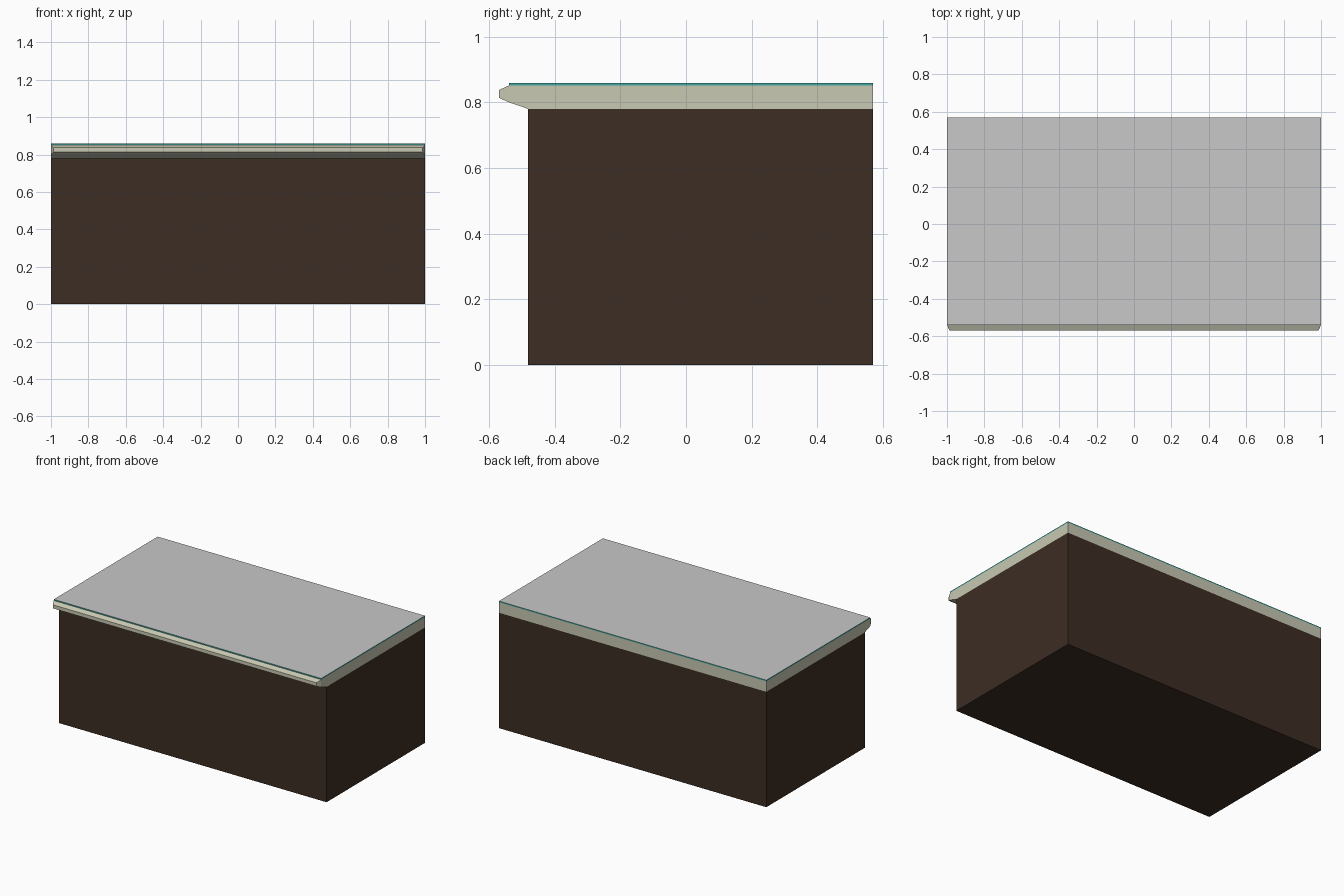
import bpy, bmesh
from mathutils import Vector

if "Cube" in bpy.data.objects:
    bpy.data.objects.remove(bpy.data.objects["Cube"])


def material(name, rgb):
    m = bpy.data.materials.new(name)
    m.diffuse_color = (*rgb, 1)
    m.use_nodes = True
    m.node_tree.nodes["Principled BSDF"].inputs["Base Color"].default_value = m.diffuse_color
    return m


wood = material("dark brown", (0.045, 0.026, 0.017))
stone = material("pale beige", (0.58, 0.58, 0.45))
teal = material("teal", (0.05, 0.38, 0.35))
grey = material("light grey", (0.58, 0.58, 0.58))


def prism(bm, profile, half=1.0):
    """Extrude a (y, z) side profile across x."""
    face = bm.faces.new([bm.verts.new((-half, y, z)) for y, z in profile])
    ext = bmesh.ops.extrude_face_region(bm, geom=[face])["geom"]
    verts = [v for v in ext if isinstance(v, bmesh.types.BMVert)]
    bmesh.ops.translate(bm, verts=verts, vec=(2 * half, 0, 0))
    bmesh.ops.recalc_face_normals(bm, faces=bm.faces)


def finish(bm, name, mats):
    bmesh.ops.recalc_face_normals(bm, faces=bm.faces)
    me = bpy.data.meshes.new(name)
    for m in mats:
        me.materials.append(m)
    bm.to_mesh(me)
    bm.free()
    ob = bpy.data.objects.new(name, me)
    bpy.context.collection.objects.link(ob)
    return ob


# Counter body
bm = bmesh.new()
prism(bm, [(-0.482, 0), (0.57, 0), (0.57, 0.78), (-0.482, 0.78)])
finish(bm, "counter_body", [wood])

# Countertop slab with sloped underside, front extruded into a tapered nose
bm = bmesh.new()
prism(bm, [(-0.482, 0.78), (0.57, 0.78), (0.57, 0.851), (-0.54, 0.851), (-0.54, 0.80)])
front = min(bm.faces, key=lambda f: f.calc_center_median().y)
bmesh.ops.inset_region(bm, faces=[front], thickness=0.0135, depth=0, use_even_offset=True)
for v in front.verts:
    v.co.y = -0.57
finish(bm, "countertop_slab", [stone])

# Thin top sheet: teal edge, grey upper surface
bm = bmesh.new()
prism(bm, [(-0.54, 0.851), (0.57, 0.851), (0.57, 0.859), (-0.54, 0.859)])
for f in bm.faces:
    f.material_index = 1 if f.normal.z > 0.5 else 0
finish(bm, "top_sheet", [teal, grey])
